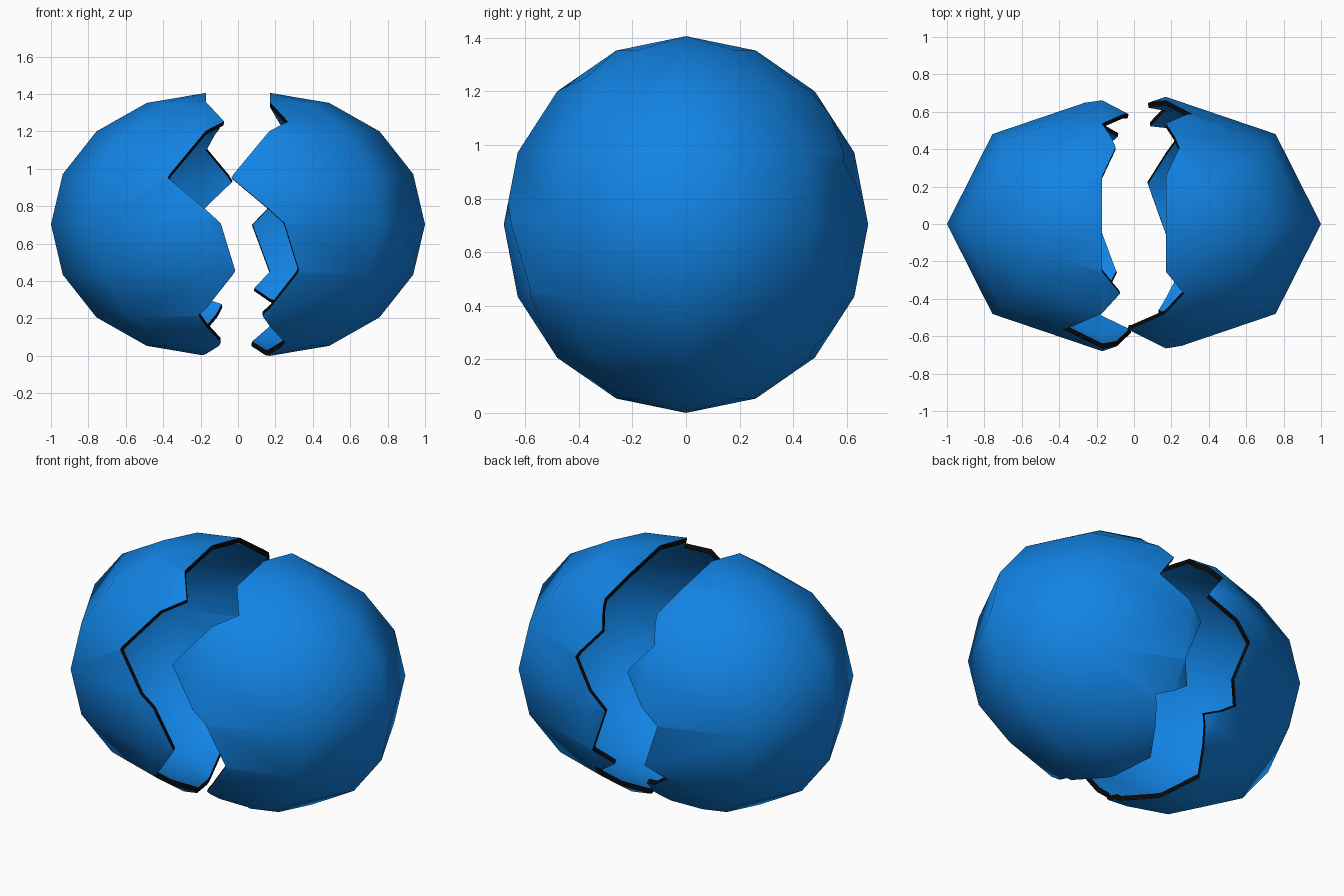
import bpy
import bmesh
from math import radians, sqrt
from mathutils import Matrix, Vector

if "Cube" in bpy.data.objects:
    bpy.data.objects.remove(bpy.data.objects["Cube"], do_unlink=True)

SIZE = Vector((0.83, 0.68, 0.703))   # half axes of the whole shell
GAP = 0.17                           # each half is moved this far out
WALL = 0.027


def make_material(name, color):
    mat = bpy.data.materials.new(name)
    mat.use_nodes = True
    mat.diffuse_color = color
    mat.node_tree.nodes["Principled BSDF"].inputs["Base Color"].default_value = color
    return mat


blue = make_material("shell blue", (0.006, 0.23, 0.78, 1))
black = make_material("broken edge black", (0.003, 0.003, 0.003, 1))

# Crack line as (x offset, height), front from top down, back from bottom up
FRONT = [(0, 1.355), (0.1, 1.275), (-0.22, 0.97), (0.08, 0.71),
         (0.165, 0.44), (-0.04, 0.21), (0.08, 0.06)]
BACK = [(-0.1, 0.045), (0.09, 0.24), (-0.09, 0.33), (0, 0.44), (-0.1, 0.7),
        (0.15, 0.95), (0, 1.12), (0.075, 1.25), (0, 1.355)]


def on_shell(x, z, side):
    z -= SIZE.z
    y = SIZE.y * sqrt(max(0, 1 - (x / SIZE.x) ** 2 - (z / SIZE.z) ** 2))
    return Vector((x, side * y, z))


crack = [Vector((0, 0, SIZE.z))]
crack += [on_shell(x, z, -1) for x, z in FRONT]
crack += [Vector((-0.02, 0, -SIZE.z))]
crack += [on_shell(x, z, 1) for x, z in BACK]


def make_object(name, bm):
    mesh = bpy.data.meshes.new(name)
    bm.to_mesh(mesh)
    bm.free()
    mesh.materials.append(blue)
    mesh.materials.append(black)
    obj = bpy.data.objects.new(name, mesh)
    bpy.context.collection.objects.link(obj)
    return obj


def hollow_shell(name):
    bm = bmesh.new()
    for inset in (0, WALL):
        scale = Matrix.Diagonal((*(s - inset for s in SIZE), 1))
        made = bmesh.ops.create_uvsphere(bm, u_segments=8, v_segments=8,
                                         radius=1, matrix=scale)
        if inset:
            faces = list({f for v in made["verts"] for f in v.link_faces})
            bmesh.ops.reverse_faces(bm, faces=faces)
    return make_object(name, bm)


def crack_cutter(side):
    # Jagged cone through the crack line, closed off on one side
    bm = bmesh.new()
    apex = bm.verts.new((0, 0, 0))
    rim = [bm.verts.new(p * 2) for p in crack]
    cap = [bm.verts.new((side * 3, p.y * 2, p.z * 2)) for p in crack]
    for i in range(len(rim)):
        a, b = rim[i - 1], rim[i]
        bm.faces.new((apex, a, b))
        bm.faces.new((a, cap[i - 1], cap[i], b))
    bm.faces.new(cap)
    bmesh.ops.recalc_face_normals(bm, faces=bm.faces)
    for f in bm.faces:
        f.material_index = 1
    cutter = make_object("crack_cutter", bm)
    cutter.hide_render = True
    return cutter


# The two broken halves
for name, side in (("left_shell_half", 1), ("right_shell_half", -1)):
    half = hollow_shell(name)
    cutter = crack_cutter(side)
    cut = half.modifiers.new("crack", 'BOOLEAN')
    cut.operation = 'INTERSECT'
    cut.solver = 'EXACT'
    cut.object = cutter
    bpy.ops.object.select_all(action='DESELECT')
    half.select_set(True)
    bpy.context.view_layer.objects.active = half
    bpy.ops.object.modifier_apply(modifier=cut.name)
    bpy.data.objects.remove(cutter, do_unlink=True)
    bpy.ops.object.shade_smooth_by_angle(angle=radians(60))
    half.location = (side * GAP, 0, SIZE.z)
